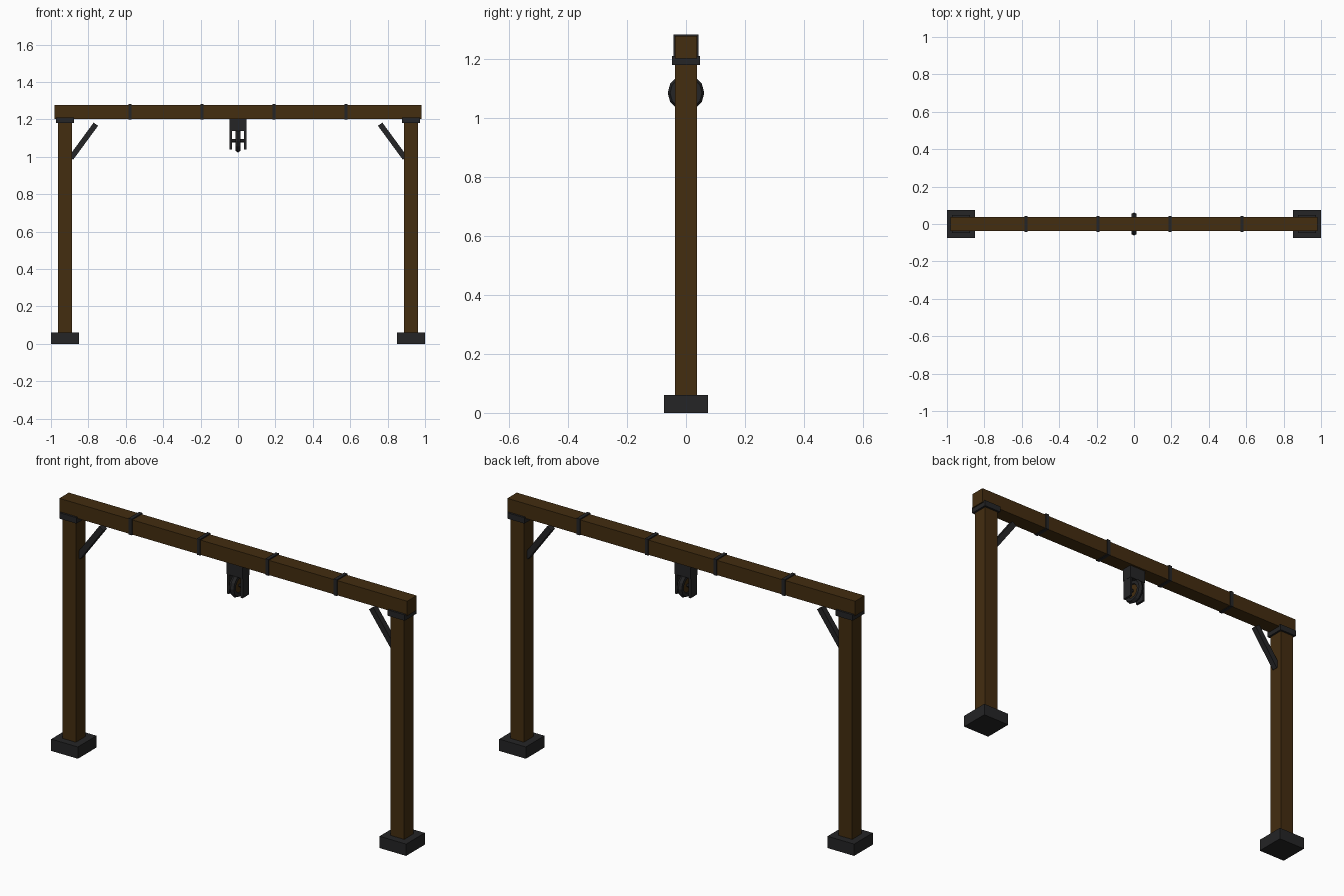
import bpy, math
from mathutils import Vector

if "Cube" in bpy.data.objects:
    bpy.data.objects.remove(bpy.data.objects["Cube"])


def material(name, rgb):
    m = bpy.data.materials.new(name)
    m.diffuse_color = (*rgb, 1)
    m.use_nodes = True
    m.node_tree.nodes["Principled BSDF"].inputs["Base Color"].default_value = m.diffuse_color
    return m


WOOD = material("dark wood", (0.056, 0.026, 0.005))
IRON = material("black iron", (0.018, 0.018, 0.019))


def finish(name, mat):
    ob = bpy.context.object
    ob.name = name
    ob.data.materials.append(mat)
    return ob


def box(name, centre, size, mat, rot_y=0.0):
    bpy.ops.mesh.primitive_cube_add(size=1, location=centre, rotation=(0, rot_y, 0))
    ob = finish(name, mat)
    ob.scale = size
    return ob


def cylinder_x(name, radius, length, sides, mat):
    bpy.ops.mesh.primitive_cylinder_add(vertices=sides, radius=radius, depth=length,
                                        location=(0, 0, 1.085), rotation=(0, math.pi / 2, 0))
    return finish(name, mat)


# Posts with feet, collars and diagonal braces, mirrored left and right
for side, s in (("left", -1), ("right", 1)):
    box(f"{side}_foot", (s * 0.925, 0, 0.03), (0.15, 0.15, 0.06), IRON)
    box(f"{side}_post", (s * 0.925, 0, 0.603), (0.076, 0.076, 1.2), WOOD)
    box(f"{side}_collar", (s * 0.925, 0, 1.195), (0.096, 0.096, 0.03), IRON)
    low, high = Vector((s * 0.893, 0, 0.993)), Vector((s * 0.76, 0, 1.174))
    d = high - low
    box(f"{side}_brace", (low + high) / 2, (0.029, 0.029, d.length), IRON,
        math.atan2(d.x, d.z))

# Crossbeam and its iron bands
box("crossbeam", (0, 0, 1.24), (1.96, 0.076, 0.075), WOOD)
for i in range(4):
    box(f"beam_band_{i + 1}", (-0.5775 + 0.385 * i, 0, 1.2415), (0.018, 0.084, 0.083), IRON)

# Pulley hanger: block, two cheeks, axle
box("pulley_block", (0, 0, 1.172), (0.092, 0.056, 0.068), IRON)
for side, s in (("left", -1), ("right", 1)):
    box(f"{side}_pulley_cheek", (s * 0.039, 0, 1.09), (0.012, 0.052, 0.104), IRON)
cylinder_x("pulley_axle", 0.009, 0.08, 8, IRON)

# Pulley wheel: wooden disc inside an iron ring
cylinder_x("pulley_disc", 0.046, 0.018, 12, WOOD)
bpy.ops.mesh.primitive_torus_add(major_segments=12, minor_segments=6, major_radius=0.046,
                                 minor_radius=0.016, location=(0, 0, 1.085),
                                 rotation=(0, math.pi / 2, 0))
finish("pulley_rim", IRON)
